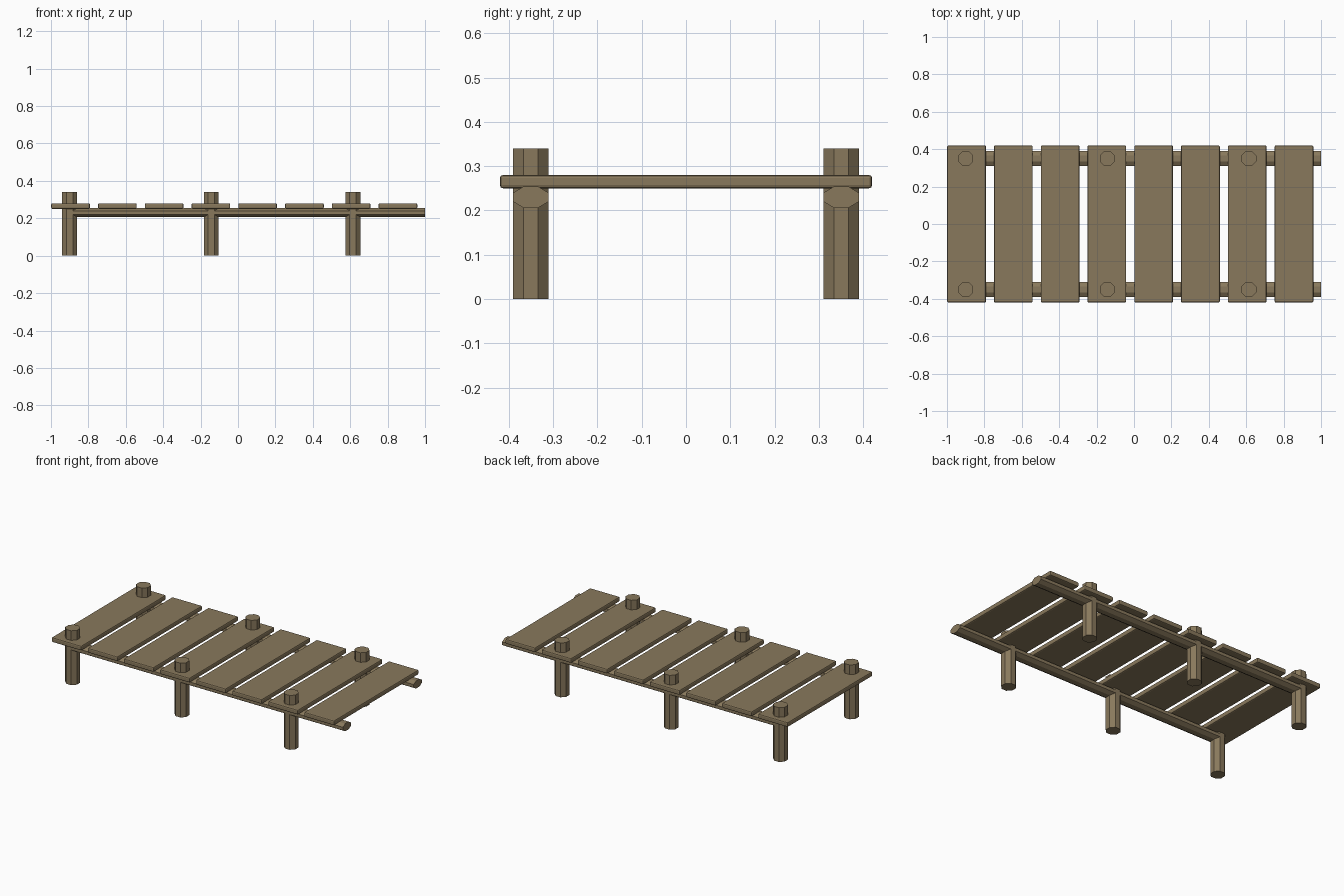
import bpy, math

if "Cube" in bpy.data.objects:
    bpy.data.objects.remove(bpy.data.objects["Cube"])

wood = bpy.data.materials.new("weathered wood")
wood.diffuse_color = (0.25, 0.19, 0.107, 1)
wood.use_nodes = True
wood.node_tree.nodes["Principled BSDF"].inputs["Base Color"].default_value = wood.diffuse_color


def finish(obj, name):
    obj.name = name
    obj.data.materials.append(wood)
    return obj


def log(name, loc, length, rot, scale=(1, 1, 1)):
    # eight-sided log with flats facing the axes, 0.08 across
    bpy.ops.mesh.primitive_cylinder_add(vertices=8, radius=0.04 / math.cos(math.pi / 8),
                                        depth=length, location=loc)
    obj = finish(bpy.context.object, name)
    for v in obj.data.vertices:
        x, y, z = v.co
        a = math.pi / 8
        v.co = (x * math.cos(a) - y * math.sin(a), x * math.sin(a) + y * math.cos(a), z)
    obj.rotation_euler = rot
    obj.scale = scale
    return obj


# deck planks
for i in range(8):
    bpy.ops.mesh.primitive_cube_add(size=1, location=(-0.895 + 0.25 * i, 0, 0.265))
    plank = finish(bpy.context.object, f"plank_{i + 1}")
    for v in plank.data.vertices:
        v.co = (v.co.x * 0.207, v.co.y * 0.84, v.co.z * 0.03)
    bevel = plank.modifiers.new("soft edges", "BEVEL")
    bevel.width = 0.007
    bevel.segments = 2

for side, y in (("front", -0.35), ("back", 0.35)):
    # flattened stringer under the planks
    log(f"{side}_stringer", (0.05, y, 0.23), 1.9, (0, math.pi / 2, 0), (0.6, 1, 1))
    # posts poking through the deck
    for i in range(3):
        log(f"{side}_post_{i + 1}", (-0.9 + 0.757 * i, y, 0.17), 0.34, (0, 0, 0))
